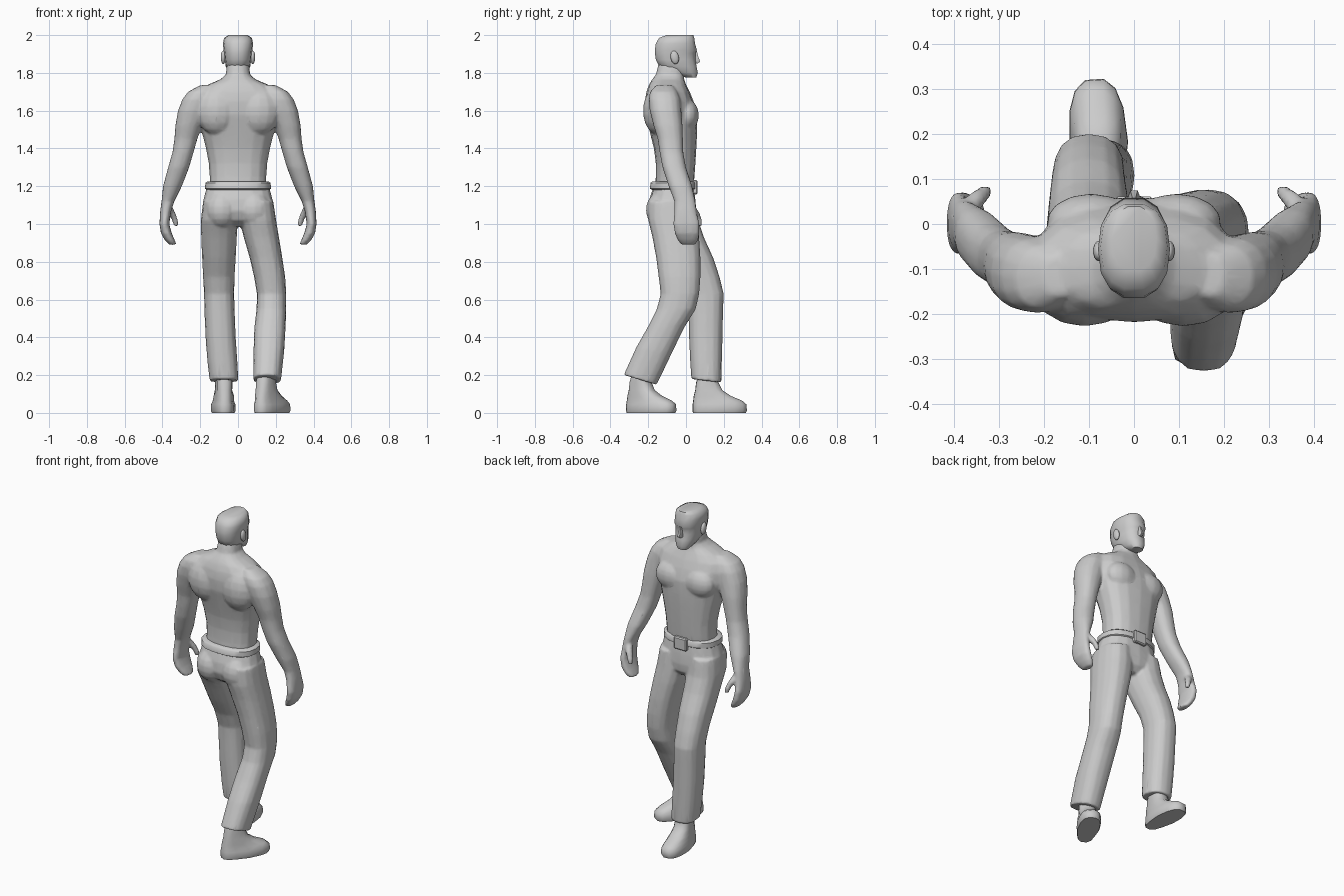
import bpy, bmesh, math
from mathutils import Matrix, Vector


def loft(bm, rings, n=16, p=2.4, flip=1):
    """Rings are (z, x0, x1, y0, y1[, tilt]); flip=-1 mirrors them in x."""
    loops = []
    for z, x0, x1, y0, y1, *t in rings:
        tilt = t[0] if t else 0
        loop = []
        for i in range(n):
            a = 2 * math.pi * i / n
            c, s = math.cos(a), math.sin(a)
            dx = math.copysign(abs(c) ** (2 / p), c) * (x1 - x0) / 2
            dy = math.copysign(abs(s) ** (2 / p), s) * (y1 - y0) / 2
            loop.append(bm.verts.new((flip * ((x0 + x1) / 2 + dx), (y0 + y1) / 2 + dy, z + tilt * dy)))
        loops.append(loop)
    for a, b in zip(loops, loops[1:]):
        for i in range(n):
            j = (i + 1) % n
            bm.faces.new((a[i], a[j], b[j], b[i]))
    bm.faces.new(loops[0])
    bm.faces.new(loops[-1])


def blob(bm, centre, radii, rot=0):
    m = Matrix.Translation(centre) @ Matrix.Rotation(rot, 4, 'X') @ Matrix.Diagonal((*radii, 1))
    bmesh.ops.create_uvsphere(bm, u_segments=14, v_segments=9, radius=1, matrix=m)


def finish(name, bm, blend=False, angle=50):
    bmesh.ops.recalc_face_normals(bm, faces=bm.faces)
    me = bpy.data.meshes.new(name)
    bm.to_mesh(me)
    bm.free()
    ob = bpy.data.objects.new(name, me)
    bpy.context.collection.objects.link(ob)
    bpy.ops.object.select_all(action='DESELECT')
    ob.select_set(True)
    bpy.context.view_layer.objects.active = ob
    bpy.ops.object.shade_smooth_by_angle(angle=math.radians(angle))
    if blend:  # fuse overlapping volumes into one skin
        r = ob.modifiers.new("fuse", 'REMESH')
        r.mode = 'VOXEL'
        r.voxel_size = 0.008
        r.use_smooth_shade = True
        s = ob.modifiers.new("soften", 'SMOOTH')
        s.factor = 0.5
        s.iterations = blend
        ob.modifiers.new("reduce", 'DECIMATE').ratio = 0.25
    return ob


# Bare upper body: torso, neck, arms and hands
bm = bmesh.new()
loft(bm, [
    (1.19, -.15, .15, -.165, .04), (1.25, -.15, .15, -.16, .045),
    (1.32, -.155, .155, -.16, .05), (1.40, -.17, .17, -.17, .055),
    (1.50, -.195, .195, -.195, .06), (1.58, -.215, .215, -.215, .06),
    (1.65, -.225, .225, -.218, .04), (1.70, -.21, .21, -.21, .02),
    (1.74, -.155, .155, -.195, 0), (1.765, -.095, .095, -.18, -.01),
    (1.79, -.065, .065, -.16, -.01), (1.85, -.058, .058, -.145, 0)])
for s in (1, -1):
    blob(bm, (s * .095, .005, 1.575), (.1, .063, .085))
    blob(bm, (s * .11, -.145, 1.6), (.115, .083, .13))
    loft(bm, [
        (1.735, .13, .20, -.16, -.07), (1.70, .13, .265, -.19, -.045),
        (1.66, .13, .295, -.198, -.03), (1.60, .15, .318, -.192, -.025),
        (1.52, .19, .332, -.172, -.018), (1.45, .215, .337, -.15, -.016),
        (1.38, .235, .347, -.14, -.014), (1.30, .258, .37, -.125, 0),
        (1.20, .297, .397, -.092, .033), (1.12, .337, .405, -.062, .05),
        (1.07, .353, .412, -.062, .055), (1.00, .364, .416, -.068, .072),
        (.95, .35, .408, -.06, .072), (.915, .335, .388, -.045, .065),
        (.89, .325, .365, -.025, .05)], p=2.3, flip=s)
    # thumb
    loft(bm, [(1.10, .35, .39, .005, .045), (1.06, .332, .372, .03, .072),
              (1.02, .318, .35, .05, .085), (.99, .315, .34, .06, .085)], n=8, flip=s)
finish("upper_body", bm, blend=4)

# Head with flat crown, nose and ears
bm = bmesh.new()
loft(bm, [
    (1.775, -.032, .032, 0, .055), (1.80, -.05, .05, -.08, .064),
    (1.835, -.065, .065, -.145, .058), (1.87, -.07, .07, -.162, .052),
    (1.905, -.074, .074, -.167, .052), (1.92, -.076, .076, -.167, .06),
    (1.955, -.08, .08, -.162, .05), (1.985, -.074, .074, -.145, .046),
    (2.0, -.05, .05, -.105, .04)], n=14, p=2.4)
loft(bm, [(1.85, -.014, .014, .03, .065), (1.86, -.016, .016, .03, .078),
          (1.885, -.011, .011, .03, .068), (1.915, -.008, .008, .03, .06)], n=6, p=2)
for s in (1, -1):
    blob(bm, (s * .078, -.06, 1.882), (.013, .022, .036), rot=.2)
finish("head", bm)

# Trousers: hips, forward left leg, trailing right leg
bm = bmesh.new()
loft(bm, [
    (1.20, -.165, .165, -.172, .04), (1.13, -.183, .183, -.195, .05),
    (1.07, -.19, .192, -.2, .055), (1.02, -.18, .185, -.18, .05),
    (.985, -.12, .12, -.13, .02)])
for s in (1, -1):
    blob(bm, (s * .085, -.125, 1.075), (.09, .088, .1))
loft(bm, [
    (1.12, -.185, -.01, -.19, .05), (1.02, -.197, -.004, -.18, .065),
    (.93, -.195, -.006, -.13, .095), (.82, -.19, -.012, -.075, .145),
    (.72, -.185, -.018, -.02, .178), (.63, -.18, -.02, .01, .2),
    (.55, -.178, -.018, .012, .197), (.40, -.172, -.012, .016, .193),
    (.27, -.162, -.003, .022, .19), (.17, -.15, .002, .028, .188, -.12)])
loft(bm, [
    (1.12, .01, .187, -.2, .05), (1.02, .008, .202, -.2, .06),
    (.93, .03, .217, -.178, .07), (.82, .062, .235, -.158, .077),
    (.72, .085, .25, -.145, .077), (.63, .1, .256, -.134, .07),
    (.55, .098, .256, -.155, .052), (.45, .086, .252, -.205, -.01),
    (.33, .082, .245, -.265, -.075, -.15), (.175, .08, .228, -.33, -.155, -.3)])
finish("trousers", bm, blend=3)

# Belt and buckle
bm = bmesh.new()
loft(bm, [(1.18, -.165, .165, -.18, .04), (1.187, -.174, .174, -.192, .05),
          (1.217, -.173, .173, -.19, .05), (1.226, -.16, .16, -.178, .04)], n=18)
finish("belt", bm)
bm = bmesh.new()
bmesh.ops.create_cube(bm, size=1, matrix=Matrix.Translation((0, .047, 1.195)) @ Matrix.Diagonal((.085, .028, .075, 1)))
bmesh.ops.bevel(bm, geom=bm.edges[:], offset=.006, segments=1, affect='EDGES')
finish("belt_buckle", bm, angle=30)

# Shoes, modelled about the sole centre and turned to their heading
for name, loc, turn in (("left_shoe", (-.078, .178, 0), 4), ("right_shoe", (.178, -.185, 0), -30)):
    bm = bmesh.new()
    loft(bm, [
        (0, -.06, .06, -.143, .14), (.012, -.065, .065, -.146, .146),
        (.045, -.064, .064, -.145, .144), (.065, -.056, .056, -.142, .12),
        (.09, -.054, .054, -.138, .06), (.12, -.05, .05, -.13, .015),
        (.16, -.05, .05, -.125, -.005), (.21, -.045, .045, -.11, -.01)], n=14, p=2.6)
    for v in bm.verts:  # narrow the heel
        if v.co.y < -.05:
            v.co.x *= .85
    bmesh.ops.rotate(bm, verts=bm.verts, cent=(0, 0, 0), matrix=Matrix.Rotation(math.radians(turn), 3, 'Z'))
    bmesh.ops.translate(bm, verts=bm.verts, vec=Vector(loc))
    finish(name, bm)
